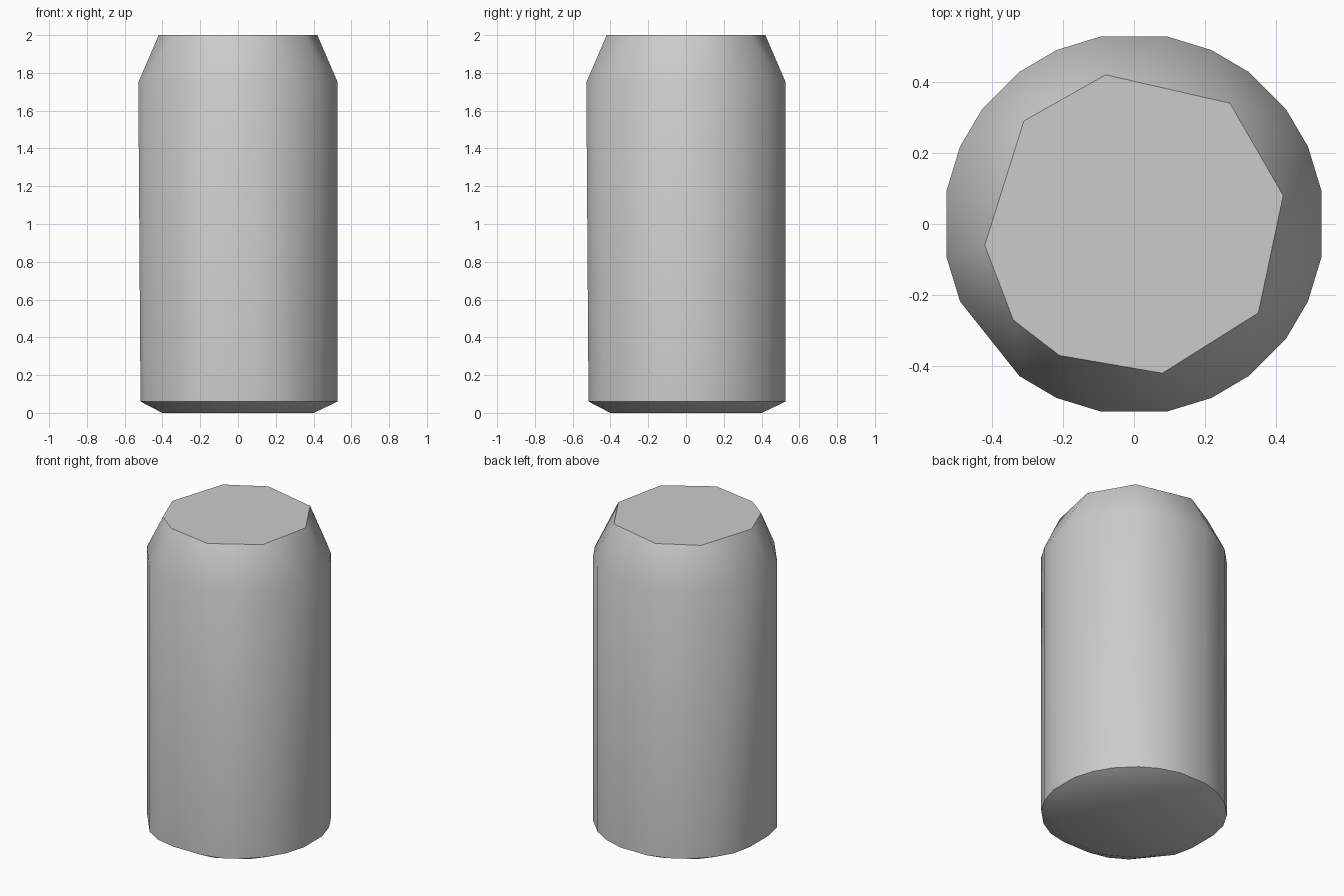
import bpy, bmesh
from math import radians, sin, cos

cube = bpy.data.objects.get("Cube")
if cube:
    bpy.data.objects.remove(cube, do_unlink=True)

grey = bpy.data.materials.new("light grey")
grey.use_nodes = True
colour = (0.6, 0.6, 0.6, 1)
grey.diffuse_color = colour
grey.node_tree.nodes["Principled BSDF"].inputs["Base Color"].default_value = colour


def ring(angles, radius, z):
    return [(radius * cos(radians(a)), radius * sin(radians(a)), z) for a in angles]


# Body ring: six corners per quarter turn, one corner worn away
around = [q + a for q in range(0, 360, 90) for a in (10, 24, 37, 53, 66, 80)]
around.remove(217)
shoulder = ring(around, 0.536, 1.75)

# Lower rim is slightly flattened at the right and front
rim = [(max(x, -0.516), max(y, -0.516), 0.06) for x, y, z in ring(around, 0.536, 0.06)]

# Irregular flat lid and small base
lid = [(-.08, .42), (.27, .34), (.42, .08), (.35, -.25), (.08, -.42),
       (-.21, -.37), (-.34, -.27), (-.42, -.06), (-.31, .29)]
lid = [(x, y, 2) for x, y in lid]
base = ring(range(15, 375, 30), 0.415, 0)

# Wrap the rings in one tight faceted skin
bm = bmesh.new()
for co in lid + shoulder + rim + base:
    bm.verts.new(co)
bmesh.ops.convex_hull(bm, input=bm.verts[:])
bmesh.ops.dissolve_limit(bm, angle_limit=radians(0.5), verts=bm.verts[:], edges=bm.edges[:])
bmesh.ops.recalc_face_normals(bm, faces=bm.faces[:])
mesh = bpy.data.meshes.new("can_body")
bm.to_mesh(mesh)
bm.free()
mesh.materials.append(grey)

can = bpy.data.objects.new("can_body", mesh)
bpy.context.collection.objects.link(can)
bpy.ops.object.select_all(action="DESELECT")
can.select_set(True)
bpy.context.view_layer.objects.active = can
bpy.ops.object.shade_smooth_by_angle(angle=radians(45))
